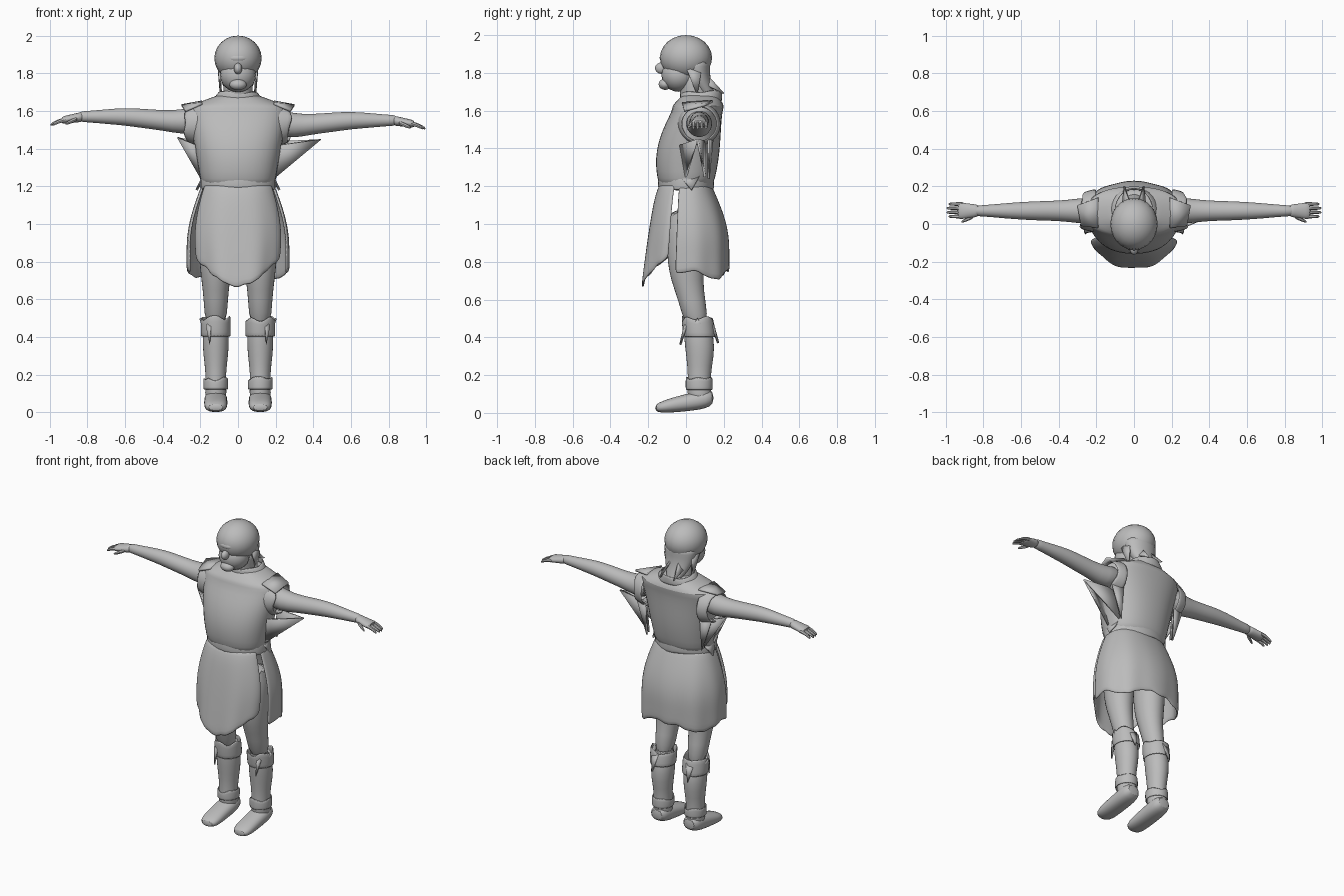
import bpy, bmesh, math, random
from math import sin, cos, pi
from mathutils import Vector

if "Cube" in bpy.data.objects:
    bpy.data.objects.remove(bpy.data.objects["Cube"])
random.seed(4)

clay = bpy.data.materials.new("plain grey")
clay.use_nodes = True
clay.diffuse_color = (.5, .5, .5, 1)
clay.node_tree.nodes["Principled BSDF"].inputs["Base Color"].default_value = clay.diffuse_color

AXES = {"x": (1, 2, 0), "y": (0, 2, 1), "z": (0, 1, 2)}
SIDES = {"left": 1, "right": -1}


def finish(name, bm, subdivisions=1, thickness=0):
    """Turn a bmesh into a smooth grey object."""
    bmesh.ops.recalc_face_normals(bm, faces=bm.faces)
    mesh = bpy.data.meshes.new(name)
    bm.to_mesh(mesh)
    bm.free()
    mesh.materials.append(clay)
    part = bpy.data.objects.new(name, mesh)
    bpy.context.collection.objects.link(part)
    if thickness:
        cloth = part.modifiers.new("cloth thickness", "SOLIDIFY")
        cloth.thickness, cloth.offset = thickness, 0
    if subdivisions:
        part.modifiers.new("soften", "SUBSURF").levels = subdivisions
    bpy.ops.object.select_all(action="DESELECT")
    part.select_set(True)
    bpy.context.view_layer.objects.active = part
    bpy.ops.object.shade_smooth_by_angle(angle=math.radians(50))


def signed_power(value, power):
    return math.copysign(abs(value) ** power, value)


def bridge(bm, rows):
    for upper, lower in zip(rows, rows[1:]):
        for a, b, c, d in zip(upper, upper[1:], lower[1:], lower):
            bm.faces.new((a, b, c, d))


def loft(name, axis, rings, side=1, lift=0, sides=14, power=1, torn=0, thickness=0):
    """Rings (position, centre, centre, radius, radius); cloth ones stay open."""
    bm, rows = bmesh.new(), []
    u, v, w = AXES[axis]
    for position, centre_u, centre_v, radius_u, radius_v in rings:
        row = []
        for i in range(sides):
            angle = math.tau * i / sides
            point = Vector()
            point[u] = centre_u + radius_u * signed_power(cos(angle), power)
            point[v] = centre_v + radius_v * signed_power(sin(angle), power)
            point[w] = position
            if torn and len(rows) == len(rings) - 1:
                point[w] += random.uniform(-torn, torn)
            row.append(bm.verts.new((point.x * side, point.y, point.z + lift)))
        rows.append(row + row[:1])
    bridge(bm, rows)
    if not thickness:
        bm.faces.new(rows[0][:-1])
        bm.faces.new(rows[-1][:-1])
    finish(name, bm, thickness=thickness)


def sweep(start, end, steps, rule):
    """Rings whose centres and radii follow a rule of the fraction travelled."""
    fractions = [i / steps for i in range(steps + 1)]
    return [(start + (end - start) * t, *rule(t)) for t in fractions]


def ball(name, centre, radii):
    bm = bmesh.new()
    bmesh.ops.create_uvsphere(bm, u_segments=20, v_segments=12, radius=1)
    bmesh.ops.scale(bm, vec=radii, verts=bm.verts)
    bmesh.ops.translate(bm, vec=centre, verts=bm.verts)
    finish(name, bm, subdivisions=0)


def scrap(name, points, side=1):
    """A torn point of cloth or a lock of hair."""
    bm = bmesh.new()
    bm.faces.new([bm.verts.new((x * side, y, z)) for x, y, z in points])
    finish(name, bm, subdivisions=0, thickness=.012)


# Head: skull, jaw, chin, nose and neck
ball("skull", (0, 0, 1.88), (.126, .138, .12))
ball("jaw", (0, -.04, 1.79), (.095, .09, .09))
ball("chin", (0, -.11, 1.74), (.045, .035, .03))
ball("nose", (0, -.13, 1.825), (.022, .034, .03))
ball("brow", (0, -.09, 1.88), (.07, .05, .03))
loft("neck", "z", sweep(1.6, 1.8, 4, lambda t: (0, .06 - .03 * t, .08, .08)))

# Hair hanging behind the head, with loose locks
loft("back_hair", "z", sweep(1.88, 1.65, 5, lambda t: (
    0, .05 + .09 * t * t, .115 - .08 * t * t, .085 - .05 * t)), torn=.015)
for label, side in SIDES.items():
    scrap(label + "_side_lock", [(.1, 0, 1.83), (.1, .08, 1.8), (.09, .06, 1.68)], side)
    scrap(label + "_loose_lock", [(.02, .1, 1.8), (.06, .1, 1.74), (.05, .2, 1.69)], side)


# Tunic top: swelling chest, then sloping shoulders closing on the neck
def chest(t):
    return 0, .06 * t ** 2.5, .19 + .08 * t, .135 + .035 * sin(pi * t ** .9)


def shoulders(t):
    return 0, .065 + .01 * t, .265 - .17 * t, .14 - .05 * t


loft("tunic_body", "z", sweep(1.17, 1.6, 6, chest) + sweep(1.625, 1.69, 3, shoulders),
     sides=18, power=.88)
loft("collar", "z", sweep(1.65, 1.7, 2, lambda t: (0, .08, .14 - .04 * t, .11)),
     torn=.012, thickness=.01)
loft("waist_gather", "z", sweep(1.25, 1.18, 2, lambda t: (0, 0, .203, .148)),
     torn=.012, thickness=.01)


# Skirt: two slit panels that flare from the waist to a ragged hem
WAIST, LOWEST = 1.21, .65


def skirt(name, start, end, hem, taper, columns, steps=9):
    bm, rows = bmesh.new(), []
    angles = [math.radians(start + (end - start) * i / columns) for i in range(columns + 1)]
    hems = [hem(angle) + random.uniform(-.012, .012) for angle in angles]
    for k in range(steps + 1):
        t, row = k / steps, []
        for angle, low in zip(angles, hems):
            z = WAIST + (low - WAIST) * t
            drop = max(0, (WAIST - z) / (WAIST - LOWEST))
            flare = sin(pi / 2 * min(1, drop * 1.7))
            front, back = .135 + .1 * drop ** .7, .125 + .095 * flare
            fold = 1 + .02 * t * sin(9 * angle)
            x = signed_power(cos(angle), .85) * (.185 + .08 * flare) * (1 - taper * t)
            y = signed_power(sin(angle), .85) * (front if angle < 0 or angle > pi else back)
            row.append(bm.verts.new((x * fold, y * fold, z)))
        rows.append(row)
    bridge(bm, rows)
    finish(name, bm, thickness=.014)


skirt("skirt_front", -158, -22, lambda a: .66 + .17 * abs(cos(a)) ** 1.3, .12, columns=22)
skirt("skirt_back", -12, 192, lambda a: .73 + .02 * cos(4 * a), 0, columns=30)

# Arms, hands, sleeves and shoulder scraps
ARM = [(.2, 1.54, .08), (.3, 1.52, .066), (.4, 1.53, .055), (.5, 1.54, .053),
       (.6, 1.55, .048), (.7, 1.55, .04), (.8, 1.55, .03), (.85, 1.55, .03)]
for label, side in SIDES.items():
    lift = .01 - .01 * side
    loft(label + "_arm", "x", [(x, .07, z, r, r) for x, z, r in ARM], side, lift)
    loft(label + "_palm", "x", sweep(.82, .94, 4, lambda t: (
        .07, 1.55 - .02 * t, .032 + .016 * t, .028 - .008 * t)), side, lift)
    for i in range(4):
        y = .04 + .022 * i
        loft(label + "_finger", "x", sweep(.9, .97 + .03 * sin(pi * (i + 1) / 5), 3, lambda t: (
            y, 1.535 - .03 * t * t, .014 - .005 * t, .015 - .005 * t)), side, lift, sides=6)
    loft(label + "_thumb", "x", sweep(.85, .92, 2, lambda t: (
        .04 - .03 * t, 1.54 - .03 * t, .014 - .005 * t, .015 - .005 * t)), side, lift, sides=6)
    loft(label + "_sleeve", "x", sweep(.2, .28, 2, lambda t: (
        .07, 1.53, .115 - .02 * t, .115 - .02 * t)), side, torn=.018, thickness=.012)
    scrap(label + "_shoulder_scrap", [(.19, -.02, 1.64), (.19, .14, 1.65), (.3, .1, 1.63),
                                      (.28, -.01, 1.6)], side)
    scrap(label + "_waist_scrap", [(.18, -.04, 1.26), (.18, .07, 1.25), (.22, .03, 1.18)], side)
    scrap(label + "_side_drape", [(.2, .12, 1.24), (.2, .14, 1.45), (.27, .12, 1.45)], side)

# Long torn points under the arms, each a back and a front sheet
for label, tip in (("left", (.44, .06, 1.45)), ("right", (.32, .04, 1.46))):
    side = SIDES[label]
    scrap(label + "_back_point", [(.2, .1, 1.25), (.22, .1, 1.44), tip], side)
    scrap(label + "_front_point", [(.2, 0, 1.25), (.23, -.03, 1.42), tip], side)

# Legs, boots, wraps and feet
LEG = [(1.1, 0, .09), (.9, 0, .095), (.8, 0, .09), (.7, .005, .078), (.6, .03, .065),
       (.45, .06, .06)]
BOOT = [(.5, .05, .06), (.4, .07, .074), (.3, .075, .068), (.2, .07, .053), (.1, .07, .06),
        (.04, .08, .054)]
STANCE = .118


def foot(t):
    rounding = 1 - .3 * abs(2 * t - 1) ** 6
    return STANCE, .08 - .055 * t, .063 * rounding, (.052 - .024 * t * t) * rounding


for label, side in SIDES.items():
    for part, stations in (("_leg", LEG), ("_boot", BOOT)):
        loft(label + part, "z", [(z, STANCE, y, r, r * 1.12) for z, y, r in stations], side)
    loft(label + "_knee_cuff", "z", sweep(.4, .5, 2, lambda t: (
        STANCE, .072 - .012 * t, .078, .083)), side, torn=.02, thickness=.008)
    loft(label + "_ankle_wrap", "z", sweep(.12, .18, 2, lambda t: (
        STANCE, .07, .064, .07)), side, torn=.015, thickness=.008)
    loft(label + "_foot", "y", sweep(.148, -.165, 7, foot), side, power=.85)
    scrap(label + "_cuff_front", [(.14, 0, .49), (.17, 0, .46), (.15, -.03, .36)], side)
    scrap(label + "_cuff_back", [(.1, .14, .48), (.15, .14, .46), (.13, .17, .37)], side)
    scrap(label + "_cuff_outside", [(.18, .03, .44), (.18, .1, .45), (.2, .06, .5)], side)
